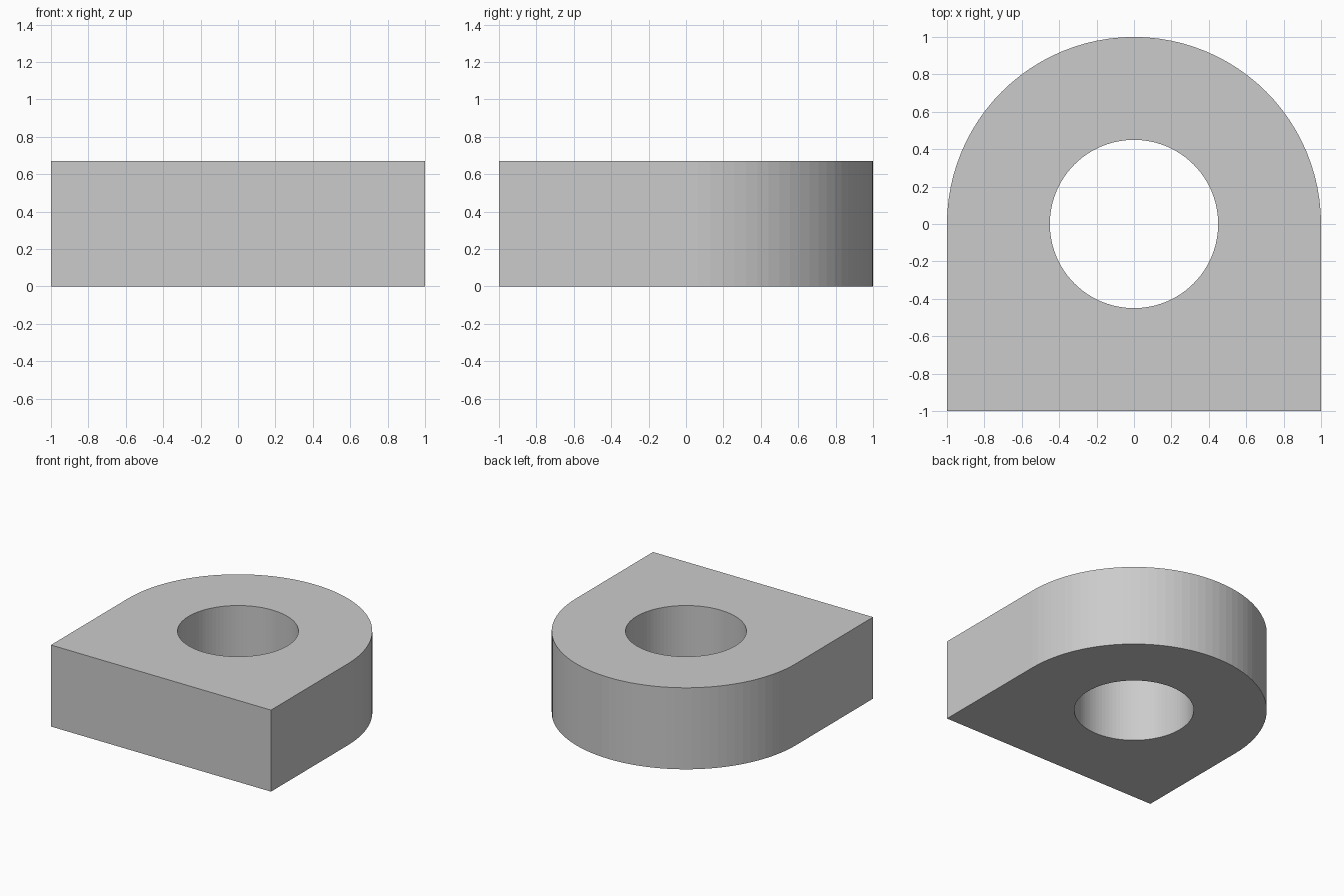
import bpy, bmesh
from math import sin, cos, pi

if "Cube" in bpy.data.objects:
    bpy.data.objects.remove(bpy.data.objects["Cube"])

SEGMENTS = 96      # multiple of 8 so the square corners land on a vertex
HEIGHT = 0.67
HOLE_RADIUS = 0.45


def outer_point(a):
    # Half circle at the back, square end at the front
    c, s = cos(a), sin(a)
    k = 1.0 if s >= 0 else 1.0 / max(abs(c), abs(s))
    return c * k, s * k


def hole_point(a):
    return HOLE_RADIUS * cos(a), HOLE_RADIUS * sin(a)


bm = bmesh.new()
angles = [2 * pi * i / SEGMENTS for i in range(SEGMENTS)]


def ring(point, z):
    return [bm.verts.new((*point(a), z)) for a in angles]


# Four rings joined in a closed cycle: bottom, outer wall, top, hole wall
rings = [ring(hole_point, 0), ring(outer_point, 0),
         ring(outer_point, HEIGHT), ring(hole_point, HEIGHT)]
for r in range(4):
    a, b = rings[r], rings[(r + 1) % 4]
    for i in range(SEGMENTS):
        j = (i + 1) % SEGMENTS
        bm.faces.new((a[i], b[i], b[j], a[j]))
bmesh.ops.recalc_face_normals(bm, faces=bm.faces[:])

mesh = bpy.data.meshes.new("rounded_block_with_hole")
bm.to_mesh(mesh)
bm.free()
block = bpy.data.objects.new("rounded_block_with_hole", mesh)
bpy.context.collection.objects.link(block)
